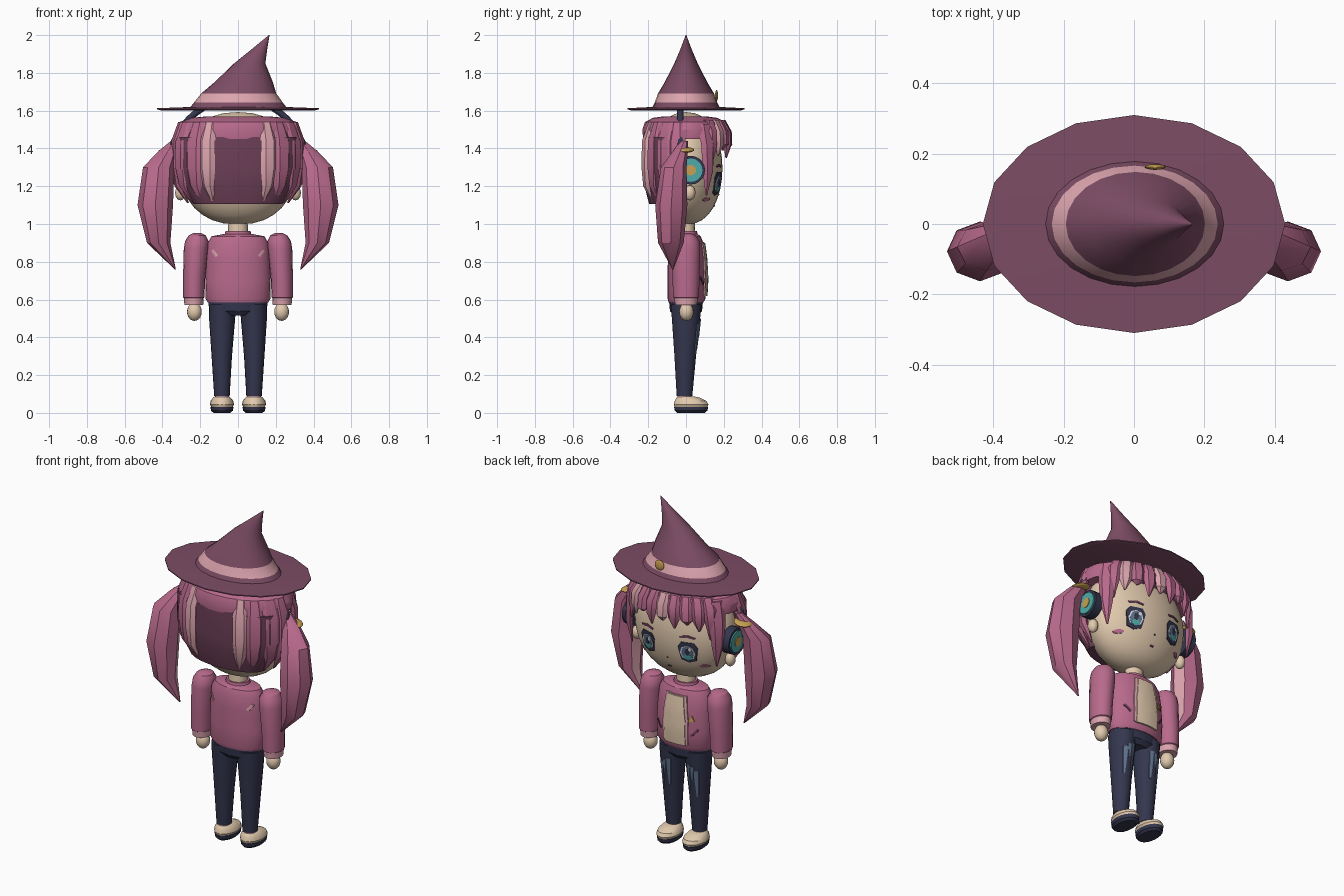
import bpy, bmesh, math
from mathutils import Matrix, Vector

if "Cube" in bpy.data.objects:
    bpy.data.objects.remove(bpy.data.objects["Cube"])


def colour(name, r, g, b):
    lin = [((c / 255 + 0.055) / 1.055) ** 2.4 for c in (r, g, b)]
    m = bpy.data.materials.new(name)
    m.diffuse_color = (*lin, 1)
    m.use_nodes = True
    m.node_tree.nodes["Principled BSDF"].inputs["Base Color"].default_value = m.diffuse_color
    return m


PINK = colour("rose pink", 184, 106, 140)
LIGHT = colour("light pink", 220, 164, 174)
PLUM = colour("hat plum", 124, 76, 100)
DARK = colour("dark plum", 110, 64, 88)
NAVY = colour("navy", 52, 54, 78)
SKIN = colour("skin cream", 226, 202, 174)
TEAL = colour("teal", 78, 170, 168)
GOLD = colour("gold", 200, 160, 82)
BLUE = colour("faded denim", 96, 116, 142)
WHITE = colour("white", 226, 230, 236)


def finish(name, bm, mats, rule=None):
    bmesh.ops.recalc_face_normals(bm, faces=bm.faces)
    if rule:
        for f in bm.faces:
            f.material_index = rule(f)
    me = bpy.data.meshes.new(name)
    bm.to_mesh(me)
    bm.free()
    for m in mats:
        me.materials.append(m)
    ob = bpy.data.objects.new(name, me)
    bpy.context.collection.objects.link(ob)
    bpy.ops.object.select_all(action='DESELECT')
    ob.select_set(True)
    bpy.context.view_layer.objects.active = ob
    bpy.ops.object.shade_smooth_by_angle(angle=math.radians(32))
    return ob


def loft(name, rings, n, mats, rule=None):
    """Skin through elliptical rings (x, y, z, rx, ry[, turn])."""
    bm = bmesh.new()
    loops = []
    for x, y, z, rx, ry, *t in rings:
        rot = Matrix.Rotation(t[0] if t else 0, 3, 'Z')
        loops.append([bm.verts.new(Vector((x, y, z)) + rot @ Vector(
            (rx * math.cos(2 * math.pi * i / n), ry * math.sin(2 * math.pi * i / n), 0)))
            for i in range(n)])
    for a, b in zip(loops, loops[1:]):
        for i in range(n):
            bm.faces.new((a[i], a[(i + 1) % n], b[(i + 1) % n], b[i]))
    bm.faces.new(loops[0])
    bm.faces.new(loops[-1])
    return finish(name, bm, mats, rule)


def ellipsoid(name, loc, size, mat, tilt=(0, 'X')):
    bm = bmesh.new()
    bmesh.ops.create_uvsphere(bm, u_segments=16, v_segments=10, radius=1, matrix=
                              Matrix.Translation(loc) @ Matrix.Rotation(tilt[0], 4, tilt[1])
                              @ Matrix.Diagonal((*size, 1)))
    return finish(name, bm, [mat])


def disc(name, loc, r, depth, mat):
    bm = bmesh.new()
    bmesh.ops.create_cone(bm, cap_ends=True, segments=20, radius1=r, radius2=r, depth=depth,
                          matrix=Matrix.Translation(loc) @ Matrix.Rotation(math.pi / 2, 4, 'Y'))
    return finish(name, bm, [mat])


def surface_y(rings, x, z, side):
    """Height in y of a lofted part at x, z on its +y or -y side."""
    rs = sorted(rings, key=lambda r: r[2])
    for a, b in zip(rs, rs[1:]):
        if a[2] <= z <= b[2]:
            t = (z - a[2]) / (b[2] - a[2])
            cx, cy, _, rx, ry = [p + (q - p) * t for p, q in zip(a[:5], b[:5])]
            return cy + side * ry * math.sqrt(max(0, 1 - ((x - cx) / rx) ** 2))
    return 0


def plate(name, rings, pts, off, mat, side=1):
    """Thin painted patch laid over a lofted part, outlined in x, z."""
    dense = [(p[0] + (q[0] - p[0]) * k / 4, p[1] + (q[1] - p[1]) * k / 4)
             for p, q in zip(pts, pts[1:] + pts[:1]) for k in range(4)]
    cx, cz = (sum(p[i] for p in pts) / len(pts) for i in (0, 1))
    bm = bmesh.new()

    def ring(s, o):
        return [bm.verts.new((cx + (x - cx) * s, surface_y(
            rings, cx + (x - cx) * s, cz + (z - cz) * s, side) + side * o,
            cz + (z - cz) * s)) for x, z in dense]
    loops = [ring(1, -0.002), ring(1, off), ring(0.66, off), ring(0.33, off)]
    for a, b in zip(loops, loops[1:]):
        for i in range(len(a)):
            j = (i + 1) % len(a)
            bm.faces.new((a[i], a[j], b[j], b[i]))
    bm.faces.new(loops[-1])
    return finish(name, bm, [mat])


def oval(cx, cz, rx, rz, n=8):
    return [(cx + rx * math.cos(2 * math.pi * i / n), cz + rz * math.sin(2 * math.pi * i / n))
            for i in range(n)]


def lock(name, deg, spine, mat, thick=0.022):
    """Tapered hair lock around the head: spine of (z, rx, ry, width)."""
    a = math.radians(deg)
    rings = []
    for z, rx, ry, w in spine:
        turn = math.atan2(math.sin(a) / ry, math.cos(a) / rx) + math.pi / 2
        rings.append((rx * math.cos(a), ry * math.sin(a), z, w, min(thick, w * 0.7), turn))
    return loft(name, rings, 6, [mat])


# Hat
loft("hat_brim", [(0, 0, 1.6, .40, .285), (0, 0, 1.607, .43, .31), (0, 0, 1.613, .43, .31),
                  (0, 0, 1.62, .24, .17)], 16, [PLUM])
loft("hat_cone", [(.002, 0, 1.615, .257, .18), (.002, 0, 1.642, .236, .166),
                  (.004, 0, 1.692, .198, .148), (.03, 0, 1.75, .155, .113),
                  (.062, 0, 1.85, .083, .062), (.11, 0, 1.92, .044, .032),
                  (.165, 0, 2.0, .002, .002)], 24, [PLUM, LIGHT],
     lambda f: int(1.642 < f.calc_center_median().z < 1.692))
ellipsoid("hat_badge", (.06, .162, 1.68), (.03, .008, .03), GOLD)

# Head and neck
HEAD = []
for i in range(17):
    p = math.pi * (i / 16 - .5)
    c = max(.01, math.cos(p))
    HEAD.append((0, 0, 1.295 + .297 * math.sin(p), .31 * c ** .85, .193 * c ** .85))
loft("head", HEAD, 32, [SKIN])
loft("neck", [(0, 0, .93, .055, .05), (0, 0, 1.03, .05, .045)], 16, [SKIN])

# Hair cap and dark back hair
loft("hair_cap", [(0, -.005, 1.45, .328, .222), (0, -.005, 1.5, .332, .226),
                  (0, -.005, 1.54, .31, .212), (0, -.005, 1.562, .25, .17),
                  (0, -.005, 1.57, .16, .11)], 24, [PINK])
loft("back_hair", [(0, -.09, 1.105, .235, .105), (0, -.1, 1.2, .29, .12),
                   (0, -.1, 1.3, .318, .13), (0, -.1, 1.46, .315, .125)], 24, [DARK])

# Back and side locks
for s in (-1, 1):
    for name, deg, w, mat in (("side_lock", 12, .05, PINK), ("back_side_lock", 28, .06, PINK),
                              ("back_lock", 46, .055, PINK), ("back_streak", 61, .045, LIGHT)):
        a = -deg if s > 0 else 180 + deg
        lock(name, a, [(1.54, .30, .2, w * .7), (1.44, .335, .237, w), (1.3, .337, .24, w),
                       (1.2, .32, .232, w * .7), (1.11, .27, .195, .006)], mat)
    a = 30 if s > 0 else 150
    lock("face_lock", a, [(1.53, .30, .2, .05), (1.42, .333, .23, .045),
                          (1.28, .335, .232, .035), (1.15, .32, .215, .005)], PINK)

# Jagged fringe
for i in range(9):
    tip = (1.31, 1.36, 1.40, 1.35, 1.39, 1.36, 1.39, 1.36, 1.31)[i]
    lock("fringe_lock", 38 + i * 13, [(1.55, .28, .19, .035), (1.49, .322, .223, .04),
                                      (1.42, .33, .226, .034), (tip, .328, .218, .006)],
         LIGHT if i in (1, 4) else PINK)

# Ears, twin tails, ties and headphone cups
for s in (-1, 1):
    ellipsoid("ear", (s * .305, .02, 1.165), (.028, .03, .04), SKIN)
    inward = Vector((-s * .8, .6, 0))
    loft("twin_tail", [(s * .335, -.01, 1.44, .02, .02), (s * .372, -.03, 1.385, .05, .04),
                       (s * .42, -.065, 1.3, .083, .068), (s * .438, -.078, 1.1, .094, .085),
                       (s * .42, -.08, .9, .062, .068), (s * .332, -.07, .76, .003, .003)],
         8, [PINK, LIGHT], lambda f: int(f.normal.dot(inward) > .88))
    ellipsoid("hair_tie", (s * .37, -.008, 1.392), (.052, .052, .014), GOLD, (s * .15, 'Y'))
    disc("headphone_cup", (s * .325, .025, 1.285), .076, .05, NAVY)
    disc("cup_face", (s * .335, .025, 1.285), .062, .045, TEAL)
    disc("cup_centre", (s * .338, .025, 1.285), .028, .046, GOLD)

# Headphone band
cu = bpy.data.curves.new("headphone_band", 'CURVE')
cu.dimensions = '3D'
cu.bevel_depth = .017
cu.bevel_resolution = 2
sp = cu.splines.new('POLY')
sp.points.add(24)
for i, p in enumerate(sp.points):
    a = math.pi * i / 24
    p.co = (.365 * math.cos(a), -.03, 1.3 + .365 * math.sin(a), 1)
cu.materials.append(NAVY)
bpy.context.collection.objects.link(bpy.data.objects.new("headphone_band", cu))

# Face details
for s in (-1, 1):
    x, z = s * .13, 1.215
    plate("eye_outline", HEAD, [(x - .04, z - .05), (x, z - .065), (x + .04, z - .05),
                                (x + .054, z + .03), (x + .035, z + .06), (x - .035, z + .06),
                                (x - .054, z + .03)], .004, NAVY)
    plate("eye_white", HEAD, oval(x, z - .003, .042, .046), .006, WHITE)
    plate("iris", HEAD, oval(x, z - .005, .033, .045), .0075, BLUE)
    plate("iris_glow", HEAD, oval(x, z - .027, .024, .019), .009, TEAL)
    plate("pupil", HEAD, oval(x, z + .004, .012, .022), .0095, NAVY)
    plate("eye_glint", HEAD, oval(x - .017, z + .022, .009, .012), .0098, WHITE)
    plate("brow", HEAD, [(x - .045, 1.307), (x, 1.318), (x + .045, 1.307), (x + .04, 1.298),
                         (x, 1.305), (x - .04, 1.298)], .004, DARK)
    plate("cheek", HEAD, oval(s * .2, 1.13, .025, .011), .004, PINK)
plate("mouth", HEAD, oval(0, 1.095, .014, .005), .004, DARK)
plate("nose", HEAD, oval(0, 1.155, .005, .004), .004, DARK)

# Jacket
TORSO = [(0, 0, .585, .16, .092), (0, .003, .605, .172, .1), (0, .006, .7, .173, .104),
         (0, .004, .82, .168, .1), (0, 0, .9, .16, .092), (0, 0, .935, .14, .078),
         (0, 0, .948, .07, .06)]
loft("jacket", TORSO, 28, [PINK])
loft("collar", [(0, 0, .93, .075, .066), (0, 0, .962, .066, .058)], 16, [PINK])
plate("jacket_trim", TORSO, [(-.08, .625), (.08, .625), (.082, .77), (.066, .905),
                             (-.066, .905), (-.082, .77)], .006, LIGHT)
plate("shirt_front", TORSO, [(-.068, .62), (.068, .62), (.068, .77), (.05, .9),
                             (-.05, .9), (-.068, .77)], .0095, SKIN)
plate("jacket_pin", TORSO, [(-.115, .765), (-.085, .765), (-.1, .8)], .006, GOLD)
for s in (-1, 1):
    plate("pocket", TORSO, [(s * .095, .685), (s * .102, .677), (s * .135, .715),
                            (s * .128, .723)], .005, DARK)
    plate("back_mark", TORSO, [(s * .105, .835), (s * .118, .825), (s * .142, .858),
                               (s * .13, .866)], .004, LIGHT, -1)

    # Sleeves and hands
    loft("sleeve", [(s * .215, 0, .952, .02, .022), (s * .216, 0, .94, .045, .05),
                    (s * .218, 0, .91, .062, .07), (s * .222, 0, .87, .065, .075),
                    (s * .232, 0, .72, .059, .072), (s * .234, 0, .612, .056, .068),
                    (s * .234, 0, .608, .052, .062), (s * .234, 0, .572, .05, .058)], 16,
         [PINK, LIGHT], lambda f: int(f.calc_center_median().z < .609))
    ellipsoid("hand", (s * .231, .002, .535), (.039, .038, .048), SKIN)

    # Trouser legs with faded patches
    leg = [(s * .085, -.008, .09, .041, .042), (s * .086, -.004, .3, .054, .058),
           (s * .084, 0, .5, .069, .076), (s * .083, 0, .575, .072, .082)]
    loft("trouser_leg", leg, 18, [NAVY])
    for px, top, low in ((.065, .5, .34), (.09, .49, .41), (.112, .47, .31)):
        plate("faded_patch", leg, [(s * px - .012, top), (s * px + .012, top),
                                   (s * px + .004, low), (s * px - .004, low)], .004, BLUE)

    # Shoes
    loft("ankle", [(s * .085, -.008, .06, .038, .04), (s * .085, -.008, .098, .036, .038)], 14,
         [LIGHT])
    loft("shoe_sole", [(s * .085, .026, 0, .045, .075), (s * .085, .027, .012, .058, .088),
                       (s * .085, .027, .032, .061, .092)], 18, [NAVY])
    loft("shoe_upper", [(s * .085, .027, .03, .056, .088), (s * .085, .027, .045, .064, .093),
                        (s * .085, .024, .064, .06, .085), (s * .085, .01, .082, .045, .06),
                        (s * .085, 0, .087, .036, .042)], 18, [SKIN])

# Trouser waist
loft("trouser_waist", [(0, 0, .515, .09, .065), (0, 0, .54, .153, .085), (0, 0, .595, .157, .09)],
     24, [NAVY])
